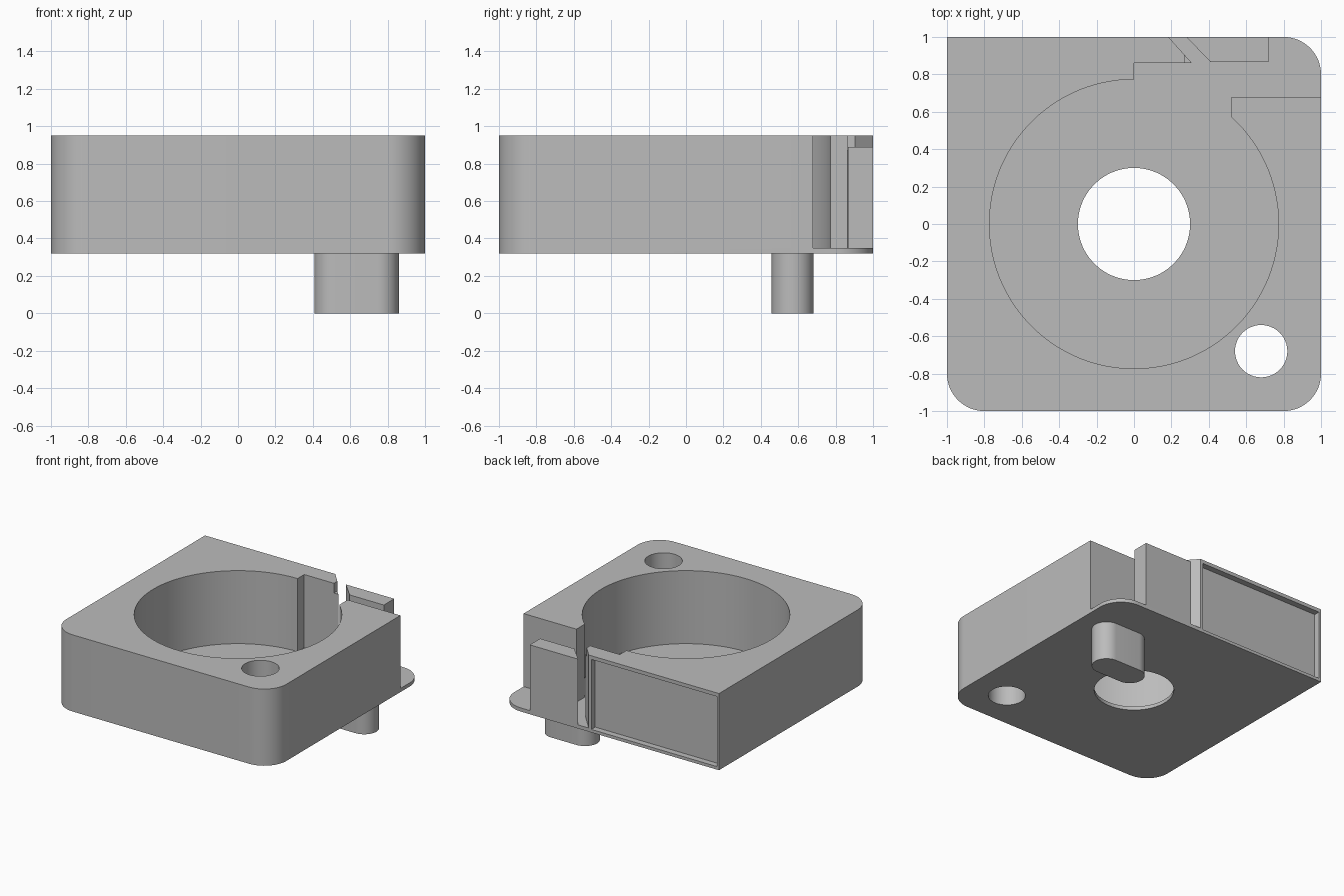
import bpy, bmesh
from math import cos, sin, radians

if "Cube" in bpy.data.objects:
    bpy.data.objects.remove(bpy.data.objects["Cube"])

grey = bpy.data.materials.new("light grey plastic")
grey.diffuse_color = (0.5, 0.5, 0.5, 1)
grey.use_nodes = True
grey.node_tree.nodes["Principled BSDF"].inputs["Base Color"].default_value = grey.diffuse_color


def arc(cx, cy, r, a0, a1, n):
    """Points along an arc, angles in degrees."""
    return [(cx + r * cos(radians(a0 + (a1 - a0) * i / n)),
             cy + r * sin(radians(a0 + (a1 - a0) * i / n))) for i in range(n + 1)]


def prism(name, pts, z0, z1):
    """Extrude a flat outline from z0 to z1."""
    bm = bmesh.new()
    face = bm.faces.new([bm.verts.new((x, y, z0)) for x, y in pts])
    top = bmesh.ops.extrude_face_region(bm, geom=[face])["geom"]
    for v in top:
        if isinstance(v, bmesh.types.BMVert):
            v.co.z = z1
    bmesh.ops.recalc_face_normals(bm, faces=bm.faces)
    me = bpy.data.meshes.new(name)
    bm.to_mesh(me)
    bm.free()
    me.materials.append(grey)
    ob = bpy.data.objects.new(name, me)
    bpy.context.collection.objects.link(ob)
    return ob


def rect(x0, x1, y0, y1):
    return [(x0, y0), (x1, y0), (x1, y1), (x0, y1)]


def cut(ob, cutter):
    """Subtract the cutter, then remove it."""
    bpy.context.view_layer.objects.active = ob
    mod = ob.modifiers.new("cut", "BOOLEAN")
    mod.operation, mod.solver, mod.object = "DIFFERENCE", "EXACT", cutter
    bpy.ops.object.modifier_apply(modifier=mod.name)
    bpy.data.objects.remove(cutter)


def smooth(ob):
    bpy.ops.object.select_all(action="DESELECT")
    ob.select_set(True)
    bpy.context.view_layer.objects.active = ob
    bpy.ops.object.shade_smooth_by_angle(angle=radians(30))


# Housing: square block, three rounded corners and one sharp
outline = (arc(-0.8, -0.8, 0.2, 180, 270, 16) + arc(0.8, -0.8, 0.2, 270, 360, 16)
           + arc(0.8, 0.8, 0.2, 0, 90, 16) + [(-1, 1)])
housing = prism("housing", outline, 0.32, 0.95)

# Round pocket opening into the back right corner and the slanted slot
pocket = (arc(0, 0, 0.773, 90, 407.7, 100)
          + [(0.52, 0.68), (1.1, 0.68), (1.1, 1.1), (0.0943, 1.1),
             (0.31, 0.86), (0, 0.86)])
cut(housing, prism("pocket_cutter", pocket, 0.35, 1.1))

# Centre hole and corner screw hole
cut(housing, prism("centre_cutter", arc(0, 0, 0.3, 0, 354, 59), 0.2, 0.5))
cut(housing, prism("screw_cutter", arc(0.68, -0.68, 0.14, 0, 352.5, 47), 0.2, 1.1))

# Shallow label recess in the back, and the trimmed tip of the back wall
cut(housing, prism("recess_cutter", rect(-0.98, 0.16, 0.95, 1.1), 0.345, 0.92))
cut(housing, prism("tip_cutter", rect(0.27, 0.36, 0.8, 1.05), 0.87, 1.1))
smooth(housing)

# Clip block standing on the floor beside the slot
prism("clip_block", [(0.28, 1), (0.41, 0.865), (0.72, 0.865), (0.72, 1)], 0.35, 0.89)

# Peg under the floor with rounded ends
peg = prism("locating_peg", arc(0.52, 0.57, 0.112, 90, 270, 24)
            + arc(0.748, 0.57, 0.112, 270, 450, 24), 0, 0.32)
smooth(peg)
